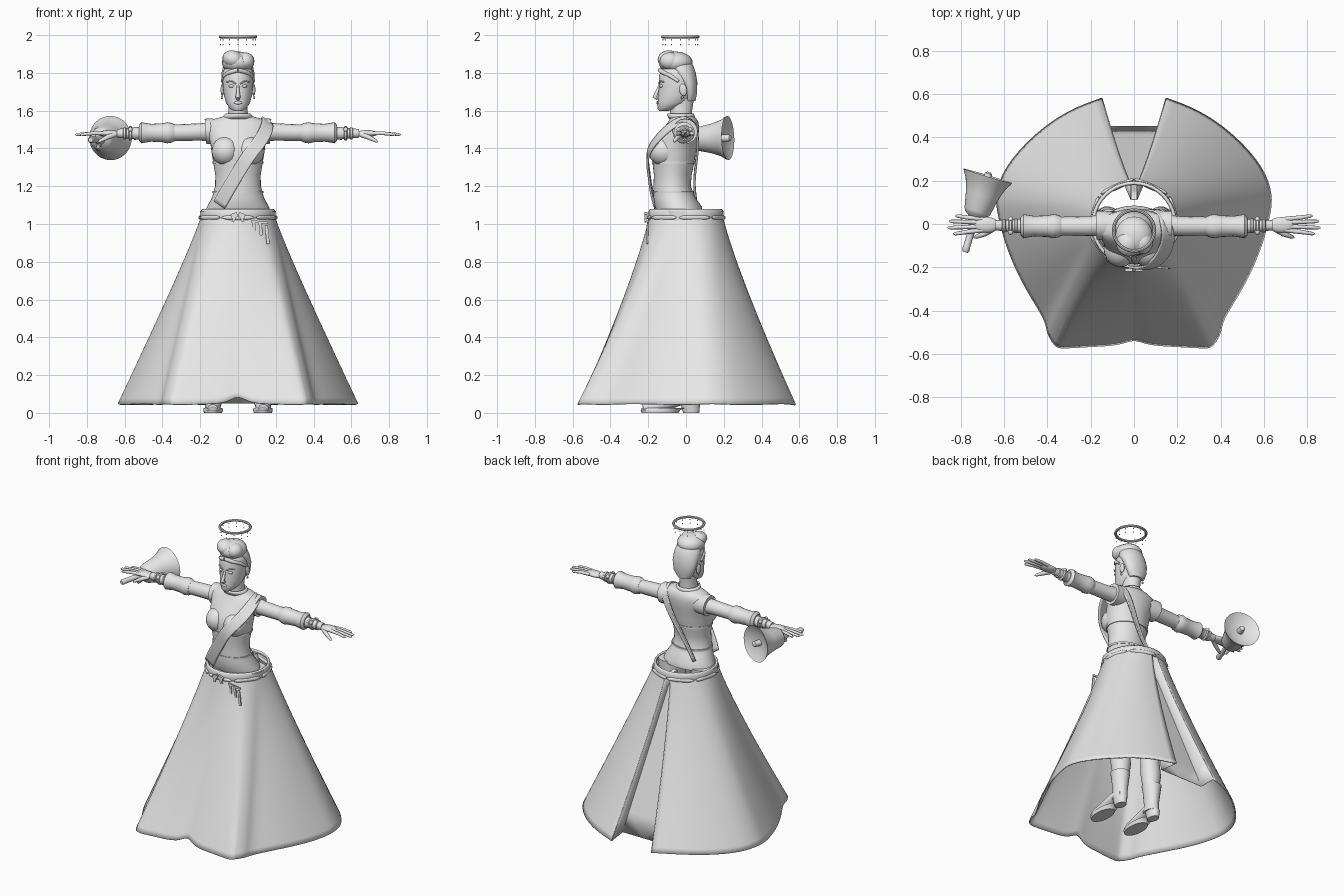
import bpy, bmesh, math
from mathutils import Vector, Matrix

cube = bpy.data.objects.get("Cube")
if cube:
    bpy.data.objects.remove(cube, do_unlink=True)

grey = bpy.data.materials.new("plain_grey")
grey.use_nodes = True
grey.diffuse_color = (0.8, 0.8, 0.8, 1)
grey.node_tree.nodes["Principled BSDF"].inputs["Base Color"].default_value = (0.8, 0.8, 0.8, 1)
parts = []


def finish(name, bm, mirror=False, subdiv=0, thick=0):
    bmesh.ops.recalc_face_normals(bm, faces=bm.faces)
    me = bpy.data.meshes.new(name)
    bm.to_mesh(me)
    bm.free()
    ob = bpy.data.objects.new(name, me)
    bpy.context.collection.objects.link(ob)
    me.materials.append(grey)
    if mirror:
        ob.modifiers.new("mirror", 'MIRROR').merge_threshold = 0.002
    if subdiv:
        mod = ob.modifiers.new("subdivide", 'SUBSURF')
        mod.levels = mod.render_levels = subdiv
        mod.boundary_smooth = 'PRESERVE_CORNERS'
    if thick:
        ob.modifiers.new("thickness", 'SOLIDIFY').thickness = thick
    parts.append(ob)
    return ob


def skin(name, rings, closed=True, caps=True, **kw):
    """Bridge a list of equal point rings."""
    bm = bmesh.new()
    rows = [[bm.verts.new(p) for p in r] for r in rings]
    n = len(rows[0])
    for a, b in zip(rows, rows[1:]):
        for i in range(n if closed else n - 1):
            j = (i + 1) % n
            bm.faces.new((a[i], a[j], b[j], b[i]))
    if closed and caps:
        bm.faces.new(rows[0])
        bm.faces.new(rows[-1])
    return finish(name, bm, **kw)


def stack(name, rows, n=28, x=0, grow=0, **kw):
    """Stacked ellipses: height, half width, front y, back y."""
    rings = []
    for z, w, f, b in rows:
        ring = []
        for i in range(n):
            a = math.tau * i / n
            ring.append((x + (w + grow) * math.cos(a),
                         (f + b) / 2 + ((b - f) / 2 + grow) * math.sin(a), z))
        rings.append(ring)
    return skin(name, rings, **kw)


def tube(name, pts, radii, n=16, flat=1, **kw):
    """Round tube along points; flat scales its height."""
    pts = [Vector(p) for p in pts]
    rings = []
    for k, p in enumerate(pts):
        d = (pts[min(k + 1, len(pts) - 1)] - pts[max(k - 1, 0)]).normalized()
        up = Vector((0, 0, 1)) if abs(d.z) < 0.9 else Vector((0, 1, 0))
        u = d.cross(up).normalized()
        v = u.cross(d)
        rings.append([p + radii[k] * (math.cos(math.tau * i / n) * u
                      + flat * math.sin(math.tau * i / n) * v) for i in range(n)])
    return skin(name, rings, **kw)


def blob(name, c, r, turn=(0, 0, 0), **kw):
    bm = bmesh.new()
    rot = Matrix.Rotation(turn[0], 4, 'X') @ Matrix.Rotation(turn[1], 4, 'Y') @ Matrix.Rotation(turn[2], 4, 'Z')
    m = Matrix.Translation(c) @ rot @ Matrix.Diagonal((*r, 1))
    bmesh.ops.create_uvsphere(bm, u_segments=20, v_segments=12, radius=1, matrix=m)
    return finish(name, bm, **kw)


def box(name, c, size, turn=0, **kw):
    bm = bmesh.new()
    m = Matrix.Translation(c) @ Matrix.Rotation(turn, 4, 'Y') @ Matrix.Diagonal((*size, 1))
    bmesh.ops.create_cube(bm, size=1, matrix=m)
    return finish(name, bm, **kw)


def hoop(name, c, big, small, n=40, **kw):
    """Ring around the z axis."""
    rings = []
    for i in range(n + 1):
        a = math.tau * i / n
        rings.append([(c[0] + (big + small * math.cos(b)) * math.cos(a),
                       c[1] + (big + small * math.cos(b)) * math.sin(a),
                       c[2] + small * math.sin(b)) for b in [math.tau * j / 8 for j in range(8)]])
    return skin(name, rings, caps=False, **kw)


# Skirt: folded half from front centre to the back slit, with the pleat inside the slit
hem = [(0, -.53), (.06, -.562), (.2, -.568), (.335, -.577), (.365, -.572), (.408, -.5), (.405, -.45),
       (.5, -.31), (.59, -.12), (.633, .05), (.642, .13), (.605, .26), (.46, .42), (.3, .53), (.15, .583)]
rings, pleat = [], []
for k in range(9):
    t = k / 8
    ring = []
    for i, (hx, hy) in enumerate(hem):
        a = math.radians(-90 + 175 * i / (len(hem) - 1))
        wx, wy = .19 * math.cos(a), .19 * math.sin(a)
        if i == 0:
            wx = 0
        low = .1 if i == 0 else .042 + .01 * math.sin(i * 1.1) ** 2
        ring.append((wx + (hx - wx) * t, wy + (hy - wy) * t ** 1.17, 1.06 + (low - 1.06) * t))
    rings.append(ring)
    edge, inner = Vector(ring[-1]), Vector((.015 + .145 * t, .11 + .34 * t, 1.06 - 1.01 * t))
    pleat.append([edge, inner, Vector((0, inner.y, inner.z))])
skin("skirt", rings, closed=False, mirror=True, subdiv=2, thick=.008)
skin("back_pleat", pleat, closed=False, mirror=True, thick=.004)

# Waistband and trims
stack("waistband", [(1.025, .195, -.195, .195), (1.035, .2, -.2, .2),
                    (1.07, .197, -.197, .197), (1.08, .19, -.19, .19)], n=40, caps=False, thick=.012)
for i in range(7):
    a = math.radians(-90 + (i - 3) * 52)
    blob("waistband_drape", (.19 * math.cos(a), .19 * math.sin(a), 1.034),
         (.085, .014, .015), (0, 0, a + math.pi / 2))
for s in (-1, 1):
    box("bow_loop", (s * .02, -.212, 1.045), (.035, .014, .025), s * .35)
    box("bow_tail", (s * .022, -.214, 1.025), (.014, .01, .03), -s * .4)
for x, z, h in ((.085, .985, .06), (.12, .975, .07), (.155, .945, .1)):
    box("hanging_ribbon", (x, -.2 + (1 - z) * -.1, z), (.016, .006, h), -.1)
box("ribbon_bar", (.115, -.2, 1.01), (.09, .008, .012), .1)

# Torso and bodice
torso = [(1.06, .172, -.15, .085), (1.09, .165, -.165, .085), (1.14, .137, -.172, .05),
         (1.2, .121, -.172, .025), (1.26, .12, -.17, .03), (1.33, .132, -.178, .045),
         (1.38, .14, -.186, .052), (1.42, .145, -.176, .058), (1.46, .155, -.152, .065), (1.51, .168, -.115, .07),
         (1.54, .165, -.095, .065), (1.558, .12, -.085, .055), (1.575, .06, -.075, .035)]
stack("torso", torso, n=36)
blob("bust", (.064, -.115, 1.385), (.076, .084, .078), mirror=True)
for z, w, f, b in ((1.17, .13, -.172, .038), (1.325, .131, -.177, .045)):
    stack("bodice_seam", [(z - .006, w, f, b), (z, w, f, b), (z + .006, w, f, b)], grow=.004)
stack("collar", [(1.555, .085, -.09, .05), (1.575, .075, -.1, .045), (1.585, .066, -.098, .04)],
      caps=False, thick=.008)
tube("shoulder_cuff", [(.09, -.005, 1.49), (.14, -.005, 1.492), (.172, -.005, 1.49)], (.06, .067, .067),
     mirror=True)

# Diagonal sash over the left shoulder, narrowing down the back
sash = [(-.1, -.168, 1.1), (-.055, -.193, 1.18), (.005, -.203, 1.28), (.06, -.218, 1.37), (.13, -.165, 1.45),
        (.165, -.08, 1.53), (.155, 0, 1.57), (.12, .075, 1.51), (.05, .066, 1.36), (-.03, .045, 1.22), (-.1, .06, 1.12)]
rings = []
for i, p in enumerate(sash):
    side = Vector((.03, 0, -.02)) * (1 if i < 6 else max(.25, .9 - .15 * (i - 5)))
    rings.append([Vector(p) - side, Vector(p), Vector(p) + side])
skin("sash", rings, closed=False, subdiv=2, thick=.012)

# Neck and head
stack("neck", [(1.55, .058, -.085, .035), (1.6, .05, -.085, .032), (1.68, .055, -.09, .045)])
stack("head", [(1.597, .02, -.14, -.1), (1.61, .042, -.15, -.05), (1.64, .063, -.15, .01),
               (1.68, .074, -.148, .045), (1.73, .081, -.142, .055), (1.78, .082, -.143, .055),
               (1.81, .078, -.135, .045), (1.84, .055, -.11, .02)], n=32)
tube("nose", [(0, -.14, 1.735), (0, -.154, 1.7), (0, -.165, 1.673), (0, -.148, 1.664)],
     (.006, .009, .013, .011), n=10)
blob("lips", (0, -.15, 1.642), (.021, .007, .009))
blob("eye", (.034, -.131, 1.73), (.016, .009, .008), (0, 0, .25), mirror=True)
tube("eyebrow", [(.013, -.144, 1.742), (.035, -.138, 1.756), (.06, -.118, 1.753)],
     (.004, .005, .003), n=8, mirror=True)
blob("ear", (.083, -.015, 1.71), (.009, .02, .032), (.15, 0, 0), mirror=True)
blob("earring", (.085, -.02, 1.67), (.006, .006, .009), mirror=True)

# Swept hair with rolled crown
stack("hair_back", [(1.65, .045, -.01, .05), (1.69, .072, -.01, .058), (1.75, .085, -.035, .06),
                    (1.8, .087, -.08, .052), (1.84, .078, -.1, .038), (1.87, .05, -.08, .015)])
blob("hair_crown", (0, -.055, 1.855), (.086, .09, .058))
blob("hair_roll", (-.025, -.09, 1.872), (.058, .06, .046), (0, .3, 0))
blob("hair_curl", (.04, -.085, 1.862), (.047, .055, .046))
tube("hairline_braid", [(0, -.138, 1.815), (.04, -.126, 1.805), (.073, -.083, 1.785), (.083, -.04, 1.755)],
     (.012, .012, .011, .008), n=10, mirror=True)

# Floating halo with hanging beads
hoop("halo", (0, -.03, 1.991), .094, .008)
for i in range(12):
    a = math.tau * i / 12
    for z in (1.975, 1.95):
        blob("halo_bead", (.092 * math.cos(a), -.03 + .092 * math.sin(a), z), (.003, .003, .004))

# Arms, sleeves and bracelets
tube("arm", [(.12, 0, 1.49), (.2, -.01, 1.487), (.35, -.01, 1.483), (.48, -.01, 1.48), (.58, -.008, 1.48), (.64, -.006, 1.48)],
     (.052, .046, .043, .038, .028, .023), mirror=True)
tube("puffed_sleeve", [(x, -.01, 1.483) for x in (.335, .35, .375, .4, .46, .495, .51, .525)],
     (.044, .052, .056, .05, .047, .053, .056, .04), n=20, mirror=True)
for x, r in ((.545, .034), (.57, .038), (.6, .032)):
    tube("bracelet", [(x + d, -.008, 1.48) for d in (-.009, -.005, .005, .009)],
         (r - .006, r, r, r - .006), mirror=True)
for s in (-1, 1):
    blob("bracelet_stud", (.57, -.008 + s * .03, 1.5), (.012, .012, .012), mirror=True)

# Hands
blob("palm", (.682, -.004, 1.479), (.06, .036, .018), mirror=True)
for y0, y1, x1 in ((-.028, -.045, .835), (-.011, -.017, .862), (.007, .012, .855), (.023, .037, .825)):
    tube("finger", [(.7, y0, 1.48), (.77, (y0 + y1) / 2, 1.48), (x1 - .01, y1, 1.474), (x1, y1, 1.472)],
         (.011, .01, .008, .003), n=10, mirror=True)
tube("thumb", [(.65, -.02, 1.475), (.69, -.045, 1.46), (.73, -.06, 1.44), (.74, -.062, 1.434)],
     (.015, .013, .009, .003), n=10, mirror=True)

# Handheld horn in the right hand
tip, mouth = Vector((-.78, -.13, 1.445)), Vector((-.675, .222, 1.455))
path = [(0, .012), (.03, .018), (.08, .016), (.3, .017), (.45, .03), (.5, .055), (.54, .062),
        (.75, .078), (.9, .096), (.97, .112), (1, .117), (.985, .108), (.93, .06), (.92, .02), (1.03, .017), (1.05, .008)]
rim = (mouth - tip).normalized()
u = rim.cross(Vector((0, 0, 1))).normalized()
v = u.cross(rim)
skin("horn", [[tip.lerp(mouth, t) + r * (math.cos(a) * u + math.sin(a) * v)
               for a in [math.tau * i / 36 for i in range(36)]] for t, r in path])
tube("horn_grip", [(-.73, .06, 1.45), (-.735, .03, 1.42), (-.74, -.01, 1.41)], (.014, .013, .01), n=10)

# Legs and platform heeled boots
stack("leg", [(.06, .034, -.03, .05), (.12, .038, -.022, .06), (.3, .062, -.045, .08), (.42, .058, -.05, .065),
              (.52, .056, -.06, .055), (.8, .075, -.095, .06), (1.07, .08, -.12, .07)], n=20, x=.12, mirror=True)
stack("boot_shaft", [(.05, .04, -.05, .07), (.1, .041, -.035, .068), (.2, .054, -.04, .078), (.23, .059, -.046, .082)],
      n=20, x=.125, mirror=True)
stack("boot_sole", [(0, .048, -.235, -.04), (.015, .052, -.24, -.03), (.025, .05, -.235, .0)], x=.132, mirror=True)
stack("boot_heel", [(0, .03, -.015, .07), (.05, .038, -.03, .075)], n=20, x=.13, mirror=True)
tube("boot_upper", [(.134, -.228, .026), (.133, -.18, .032), (.131, -.1, .048), (.13, -.02, .075), (.128, .05, .07)],
     (.025, .042, .044, .042, .03), flat=.75, mirror=True)

# Smooth shading that keeps sharp edges
bpy.ops.object.select_all(action='DESELECT')
for ob in parts:
    ob.select_set(True)
bpy.context.view_layer.objects.active = parts[0]
bpy.ops.object.shade_smooth_by_angle(angle=math.radians(40))
